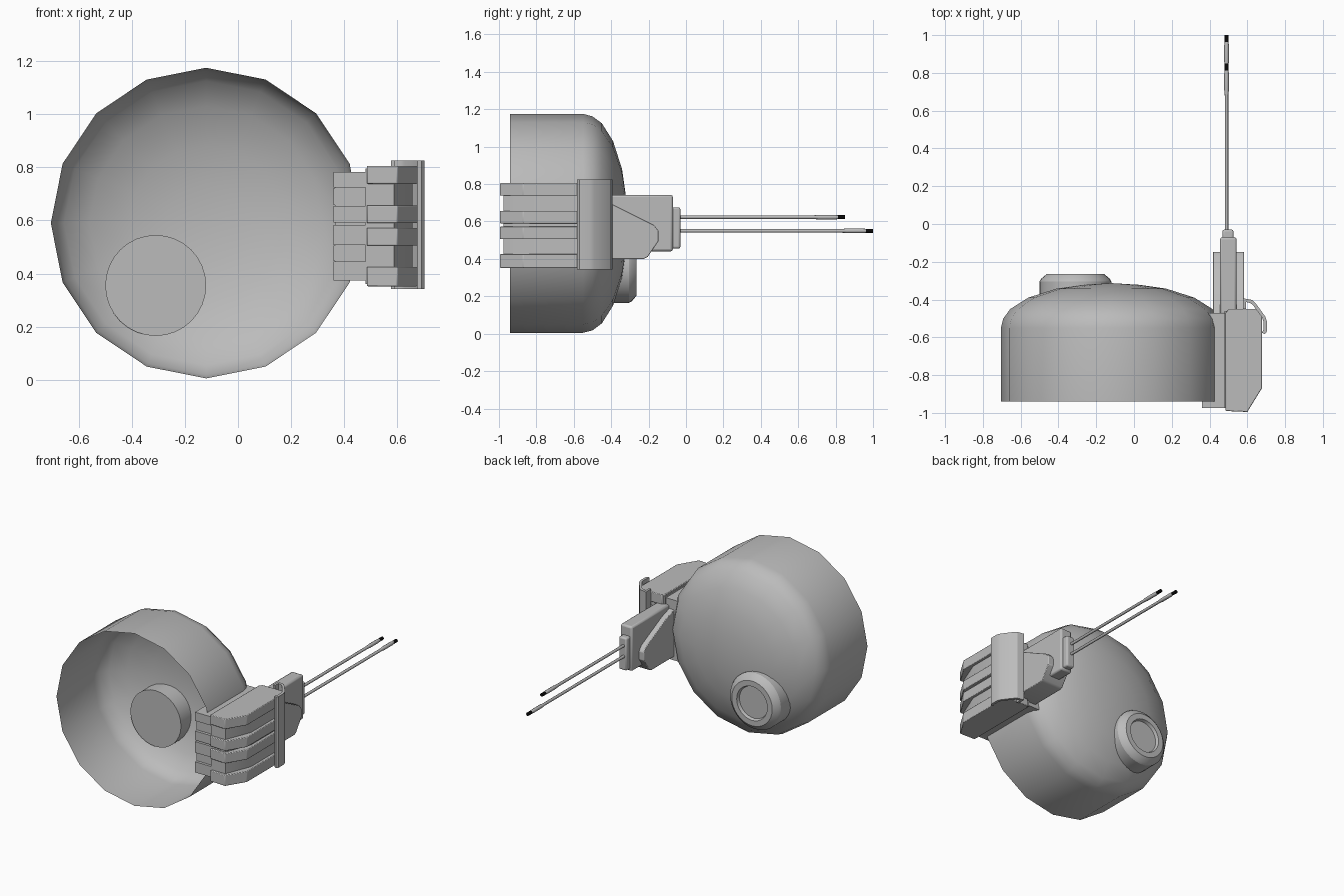
import bpy, bmesh, math
from mathutils import Vector

if "Cube" in bpy.data.objects:
    bpy.data.objects.remove(bpy.data.objects["Cube"])


def material(name, rgb):
    m = bpy.data.materials.new(name)
    m.diffuse_color = (*rgb, 1)
    m.use_nodes = True
    m.node_tree.nodes["Principled BSDF"].inputs["Base Color"].default_value = m.diffuse_color
    return m


GREY = material("plain grey", (0.5, 0.5, 0.5))
BLACK = material("black", (0.003, 0.003, 0.003))


def finish(name, bm, mat, bevel=0.0, angle=30):
    bmesh.ops.remove_doubles(bm, verts=bm.verts, dist=1e-5)
    bmesh.ops.recalc_face_normals(bm, faces=bm.faces)
    mesh = bpy.data.meshes.new(name)
    bm.to_mesh(mesh)
    bm.free()
    ob = bpy.data.objects.new(name, mesh)
    bpy.context.collection.objects.link(ob)
    mesh.materials.append(mat)
    bpy.context.view_layer.objects.active = ob
    for o in bpy.context.selected_objects:
        o.select_set(False)
    ob.select_set(True)
    bpy.ops.object.shade_smooth_by_angle(angle=math.radians(angle))
    if bevel:
        b = ob.modifiers.new("edge bevel", 'BEVEL')
        b.width, b.segments, b.limit_method = bevel, 2, 'ANGLE'
    return ob


def lathe(name, centre, profile, sides, mat, angle=30):
    """Revolve (radius, y) points about an axis parallel to y."""
    cx, cz = centre
    bm = bmesh.new()
    rings = []
    for r, y in profile:
        if r == 0:
            rings.append([bm.verts.new((cx, y, cz))] * sides)
        else:
            rings.append([bm.verts.new((cx + r * math.cos(i * math.tau / sides), y,
                                        cz + r * math.sin(i * math.tau / sides)))
                          for i in range(sides)])
    for a, b in zip(rings, rings[1:]):
        for i in range(sides):
            j = (i + 1) % sides
            quad = list(dict.fromkeys((a[i], a[j], b[j], b[i])))
            bm.faces.new(quad)
    return finish(name, bm, mat, angle=angle)


def prism(name, points, axis, lo, hi, mat=GREY, bevel=0.0):
    """Extrude an outline: (x, y) points along z, or (y, z) points along x."""
    def place(p, t):
        return (p[0], p[1], t) if axis == 'z' else (t, p[0], p[1])
    bm = bmesh.new()
    face = bm.faces.new([bm.verts.new(place(p, lo)) for p in points])
    new = bmesh.ops.extrude_face_region(bm, geom=[face])['geom']
    shift = Vector((0, 0, hi - lo) if axis == 'z' else (hi - lo, 0, 0))
    bmesh.ops.translate(bm, vec=shift,
                        verts=[v for v in new if isinstance(v, bmesh.types.BMVert)])
    return finish(name, bm, mat, bevel)


# Open bowl, rim facing the front
lathe("bowl", (-0.12, 0.59),
      [(0.585, -0.94), (0.585, -0.55), (0.572, -0.50), (0.535, -0.45),
       (0.44, -0.39), (0.29, -0.342), (0.15, -0.322), (0, -0.313)], 16, GREY, 50)

# Round stud through the bowl, with a shallow recess at the back
lathe("stud", (-0.31, 0.355),
      [(0, -0.44), (0.19, -0.44), (0.19, -0.305), (0.182, -0.29), (0.152, -0.265),
       (0.115, -0.265), (0.108, -0.285), (0, -0.285)], 32, GREY, 25)

# Outer housing: recessed core with four chamfered ribs
prism("housing_core", [(0.48, -0.975), (0.587, -0.975), (0.657, -0.80),
                       (0.657, -0.46), (0.48, -0.46)], 'z', 0.36, 0.795)
rib = [(0.485, -0.99), (0.60, -0.995), (0.677, -0.87), (0.677, -0.465),
       (0.665, -0.45), (0.50, -0.45), (0.485, -0.47)]
for i, (lo, hi) in enumerate([(0.352, 0.425), (0.505, 0.572),
                              (0.59, 0.657), (0.738, 0.805)]):
    prism(f"housing_rib_{i + 1}", rib, 'z', lo, hi, bevel=0.004)

# Inner block with alternating rows of teeth
prism("inner_core", [(0.365, -0.955), (0.49, -0.955), (0.49, -0.47),
                     (0.40, -0.47), (0.365, -0.53)], 'z', 0.38, 0.778)
for i, (lo, hi) in enumerate([(0.374, 0.446), (0.448, 0.505), (0.508, 0.583),
                              (0.593, 0.655), (0.658, 0.722), (0.724, 0.783)]):
    front = -0.975 if i in (0, 2, 3, 5) else -0.96
    prism(f"inner_tooth_{i + 1}", [(0.36, front), (0.487, front), (0.487, -0.47),
                                   (0.39, -0.47), (0.36, -0.52)], 'z', lo, hi)

# Bent clip plate standing off the outer side
prism("clip_plate", [(0.577, -0.45), (0.577, -0.393), (0.625, -0.402), (0.648, -0.425),
                     (0.695, -0.49), (0.703, -0.515), (0.703, -0.57), (0.692, -0.583),
                     (0.677, -0.575), (0.685, -0.56), (0.685, -0.515),
                     (0.678, -0.495), (0.63, -0.43), (0.615, -0.418),
                     (0.592, -0.413), (0.592, -0.45)], 'z', 0.342, 0.825)

# Neck with wider side cheeks and a cable exit
prism("neck", [(-0.48, 0.44), (-0.07, 0.44), (-0.07, 0.742), (-0.48, 0.742)],
      'x', 0.455, 0.543, bevel=0.012)
prism("neck_cheek", [(-0.48, 0.40), (-0.225, 0.40), (-0.205, 0.41), (-0.147, 0.495),
                     (-0.147, 0.55), (-0.17, 0.58), (-0.39, 0.69), (-0.48, 0.72)],
      'x', 0.418, 0.582, bevel=0.004)
prism("cable_exit", [(-0.09, 0.455), (-0.03, 0.455), (-0.03, 0.676), (-0.09, 0.676)],
      'x', 0.468, 0.527, bevel=0.01)

# Two wires with sleeves and black tips
for name, z, sleeve, end in (("upper", 0.623, 0.68, 0.85), ("lower", 0.55, 0.83, 1.0)):
    tip = end - 0.035
    lathe(name + "_wire", (0.49, z),
          [(0, -0.05), (0.0095, -0.05), (0.0095, sleeve), (0.0125, sleeve + 0.03),
           (0.0125, tip - 0.02), (0.01, tip), (0, tip)], 8, GREY, 50)
    lathe(name + "_tip", (0.49, z),
          [(0, tip - 0.002), (0.011, tip - 0.002), (0.011, end), (0, end)], 8, BLACK, 50)
